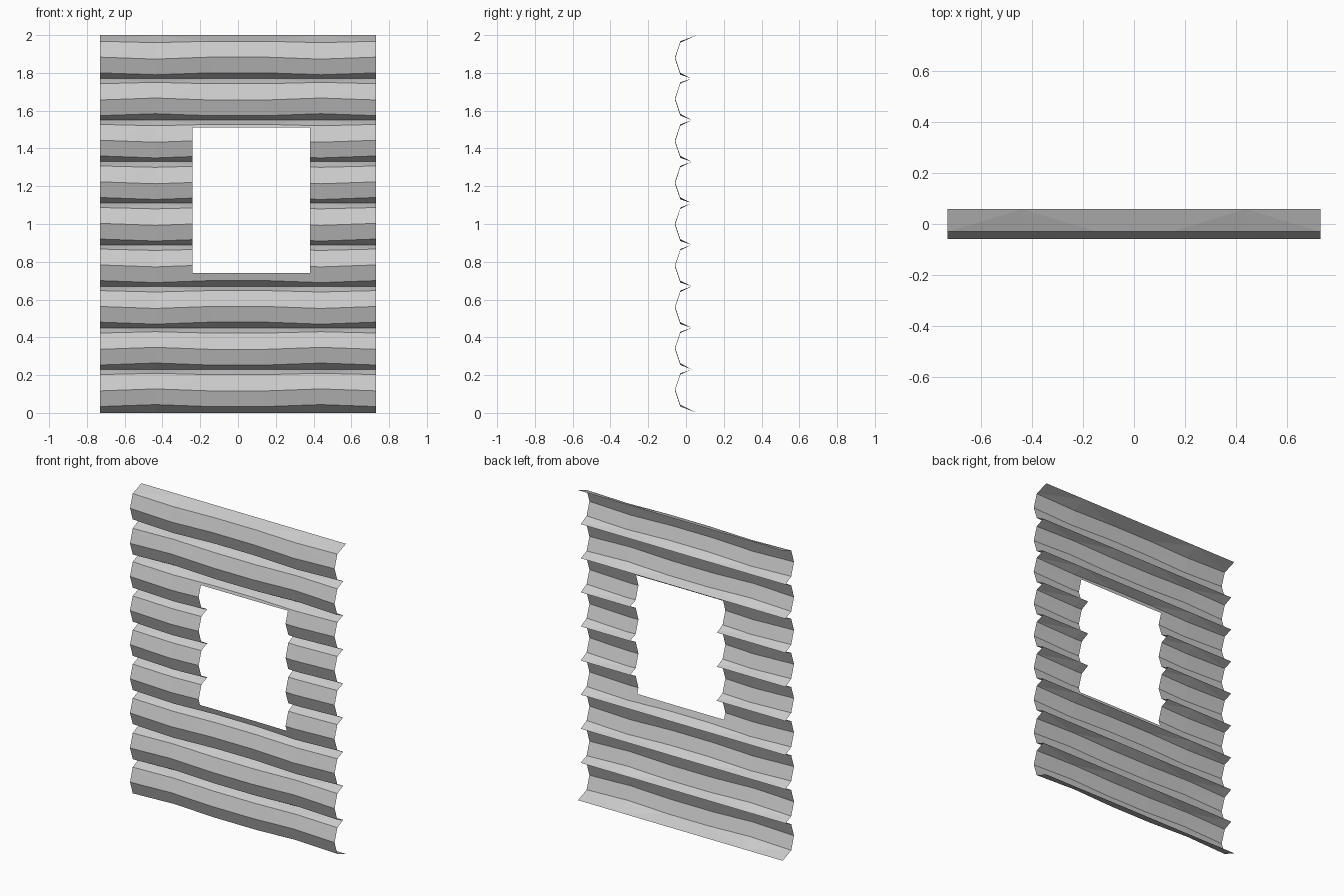
import bpy, bmesh, math

cube = bpy.data.objects.get("Cube")
if cube:
    bpy.data.objects.remove(cube)

HALF_WIDTH, SEGMENTS, LOGS, PITCH = 0.73, 5, 9, 0.22
WAVE_SIGN = [1, 1, -1, -1, -1, -1, -1, 1, -1]
BACK, FRONT, SHOULDER, GROOVE = 0.058, -0.058, -0.03, 0.03

grey = bpy.data.materials.new("weathered grey")
grey.use_nodes = True
colour = (0.6, 0.6, 0.6, 1)
grey.diffuse_color = colour
grey.node_tree.nodes["Principled BSDF"].inputs["Base Color"].default_value = colour


def log_profile(x):
    """Side profile (y, z) of the stacked logs at one position along the wall."""
    points = [(BACK, 0)]
    for i, sign in enumerate(WAVE_SIGN):
        centre = 0.12 + PITCH * i
        wave = -0.007 * sign * math.cos(x / 0.44 * math.pi)
        points += [(SHOULDER, centre - 0.083 + wave),
                   (FRONT, centre + wave),
                   (SHOULDER, centre + 0.085 + wave * 0.7)]
        if i < LOGS - 1:
            points.append((GROOVE, centre + 0.11))
    return points + [(BACK, 2)]


# Wavy log wall as one open sheet
bm = bmesh.new()
columns = []
for s in range(SEGMENTS + 1):
    x = HALF_WIDTH * (2 * s / SEGMENTS - 1)
    columns.append([bm.verts.new((x, y, z)) for y, z in log_profile(x)])
for a, b in zip(columns, columns[1:]):
    for k in range(len(a) - 1):
        bm.faces.new((a[k], b[k], b[k + 1], a[k + 1]))
bmesh.ops.triangulate(bm, faces=bm.faces[:])

# Window opening
LEFT, RIGHT, SILL, HEAD = -0.24, 0.38, 0.74, 1.51
for point, normal in [((LEFT, 0, 0), (1, 0, 0)), ((RIGHT, 0, 0), (1, 0, 0)),
                      ((0, 0, SILL), (0, 0, 1)), ((0, 0, HEAD), (0, 0, 1))]:
    bmesh.ops.bisect_plane(bm, geom=bm.verts[:] + bm.edges[:] + bm.faces[:],
                           plane_co=point, plane_no=normal, dist=0.00001)
opening = []
for face in bm.faces:
    c = face.calc_center_median()
    if LEFT < c.x < RIGHT and SILL < c.z < HEAD:
        opening.append(face)
bmesh.ops.delete(bm, geom=opening, context='FACES')

mesh = bpy.data.meshes.new("log_wall")
bm.to_mesh(mesh)
bm.free()
mesh.materials.append(grey)
wall = bpy.data.objects.new("log_wall", mesh)
bpy.context.collection.objects.link(wall)
